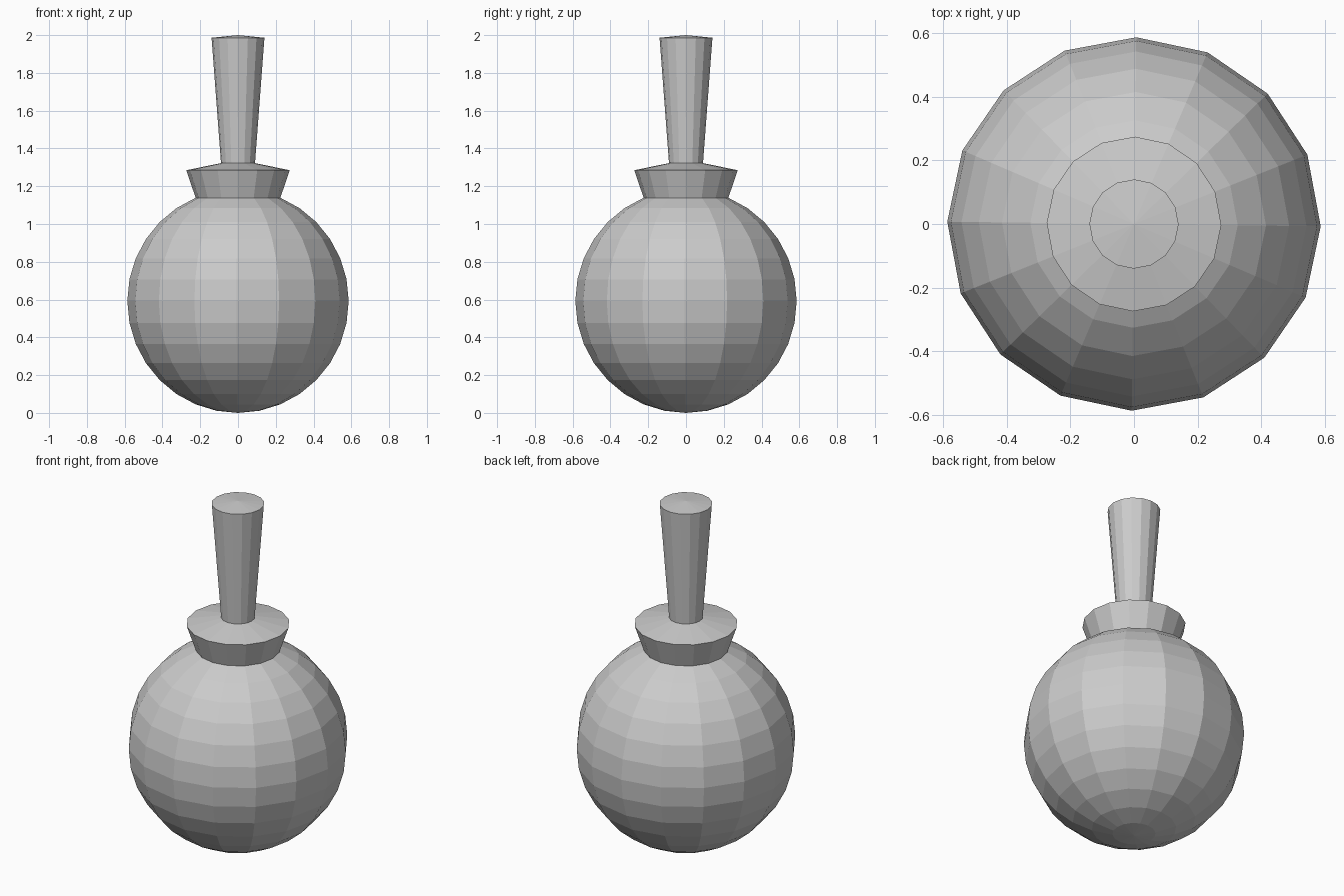
import bpy
from math import sin, cos, pi, radians

SIDES = 16
TURN = radians(-0.7)
BALL_R, BALL_H = 0.586, 0.592

cube = bpy.data.objects.get("Cube")
if cube:
    bpy.data.objects.remove(cube, do_unlink=True)

grey = bpy.data.materials.new("plain grey")
grey.use_nodes = True
colour = (0.6, 0.6, 0.6, 1)
grey.diffuse_color = colour
grey.node_tree.nodes["Principled BSDF"].inputs["Base Color"].default_value = colour


def lathe(name, profile):
    """Revolve (radius, height) points, closing to a fan where the radius is zero."""
    verts, faces, rings = [], [], []
    for r, z in profile:
        count = SIDES if r > 1e-5 else 1
        start = len(verts)
        for i in range(count):
            a = TURN + 2 * pi * i / SIDES
            verts.append((r * cos(a), r * sin(a), z))
        rings.append([start + i % count for i in range(SIDES)])
    for low, high in zip(rings, rings[1:]):
        for i in range(SIDES):
            j = (i + 1) % SIDES
            loop = [low[i], low[j], high[j], high[i]]
            faces.append(list(dict.fromkeys(loop)))
    mesh = bpy.data.meshes.new(name)
    mesh.from_pydata(verts, [], faces)
    mesh.materials.append(grey)
    obj = bpy.data.objects.new(name, mesh)
    bpy.context.collection.objects.link(obj)
    return obj


# Round body, left open where the collar begins
body = []
for k in range(15):
    a = -pi / 2 + k * pi / 16
    body.append((BALL_R * cos(a), BALL_H + BALL_H * sin(a)))
lathe("round_body", body)

# Flared collar with a shallow conical top
lathe("collar", [body[-1], (0.274, 1.285), (0.09, 1.322)])

# Handle widening upward to a slightly domed end
lathe("handle", [(0.09, 1.322), (0.14, 1.986), (0, 2.0)])
